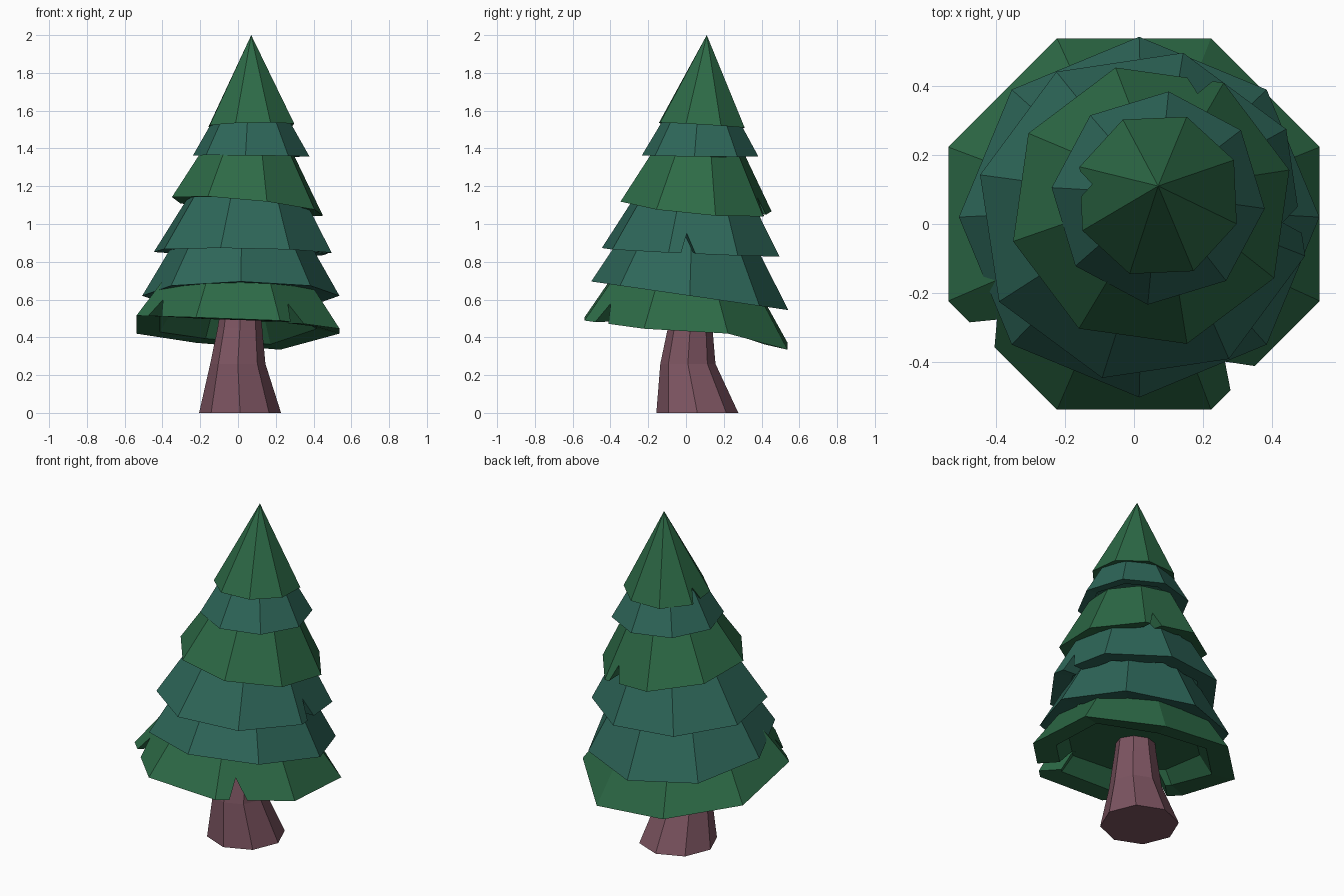
import bpy, bmesh
from math import cos, sin, radians
from mathutils import Vector

if "Cube" in bpy.data.objects:
    bpy.data.objects.remove(bpy.data.objects["Cube"])


def material(name, rgb):
    m = bpy.data.materials.new(name)
    m.diffuse_color = (*rgb, 1)
    m.use_nodes = True
    m.node_tree.nodes["Principled BSDF"].inputs["Base Color"].default_value = m.diffuse_color
    return m


GREEN = material("green_foliage", (0.026, 0.145, 0.062))
TEAL = material("teal_foliage", (0.027, 0.135, 0.1))
BARK = material("bark", (0.205, 0.09, 0.12))


def ring(cx, cy, r, z, phase, tilt=(0, 0), dz=(0,) * 8):
    """Eight points of a tilted octagon."""
    pts = []
    for i in range(8):
        a = radians(phase + 45 * i)
        x, y = r * cos(a), r * sin(a)
        pts.append(Vector((cx + x, cy + y, z + tilt[0] * x + tilt[1] * y + dz[i])))
    return pts


def loft(name, rings, mat=None):
    """Closed flat-shaded solid through a stack of rings."""
    bm = bmesh.new()
    loops = [[bm.verts.new(p) for p in r] for r in rings]
    n = len(loops[0])
    for a, b in zip(loops, loops[1:]):
        for i in range(n):
            j = (i + 1) % n
            bm.faces.new((a[i], a[j], b[j], b[i]))
    bm.faces.new(loops[0][::-1])
    bm.faces.new(loops[-1])
    bmesh.ops.remove_doubles(bm, verts=bm.verts, dist=0.0005)
    bmesh.ops.recalc_face_normals(bm, faces=bm.faces)
    me = bpy.data.meshes.new(name)
    bm.to_mesh(me)
    bm.free()
    if mat:
        me.materials.append(mat)
    ob = bpy.data.objects.new(name, me)
    bpy.context.collection.objects.link(ob)
    return ob


def tier(name, mat, c, r, phase, z, tilt, top, dz=(0,) * 8):
    """Skirt of branches: hollow underside, rim, sloping top (x, y, r, z)."""
    tx, ty, tr, tz = top
    return loft(name, [
        ring(*c, r * 0.65, z + 0.10, phase, tilt),
        ring(*c, r * 0.77, z + 0.01, phase, tilt, dz),
        ring(*c, r, z, phase, tilt, dz),
        ring(tx, ty, tr, tz, phase, tilt)], mat)


def notch(ob, x, y, angle, half, base, apex, depth=0.12):
    """Cut a triangular nick through the rim, facing the given angle."""
    a = radians(angle)
    out, side = Vector((cos(a), sin(a), 0)), Vector((-sin(a), cos(a), 0))
    low = base - 0.08
    w = half * (apex - low) / (apex - base)
    mid = Vector((x, y, 0))
    tri = [mid + side * s + Vector((0, 0, h)) for s, h in ((-w, low), (w, low), (0, apex))]
    cut = loft("notch_cutter", [[p - out * depth for p in tri], [p + out * 0.1 for p in tri]])
    mod = ob.modifiers.new("notch", 'BOOLEAN')
    mod.operation, mod.solver, mod.object = 'DIFFERENCE', 'EXACT', cut
    cut.hide_render = True
    bpy.context.view_layer.objects.active = ob
    bpy.ops.object.modifier_apply(modifier=mod.name)
    bpy.data.objects.remove(cut)


# Bent trunk
loft("trunk", [
    ring(0.011, 0.06, 0.217, 0, 0),
    ring(-0.001, 0.01, 0.146, 0.26, 0),
    ring(0.01, 0.022, 0.118, 0.45, 0),
    ring(0.015, 0.03, 0.10, 0.60, 0)], BARK)

# Foliage tiers, bottom to top
t1 = tier("lowest_branches", GREEN, (0, 0), 0.582, 22.5, 0.435, (-0.06, -0.125),
          (0.005, 0.005, 0.395, 0.71),
          (0.045, -0.02, -0.01, -0.02, 0.02, -0.01, 0, 0.015))
t2 = tier("second_branches", TEAL, (0.015, 0.02), 0.522, 0, 0.62, (0, -0.145),
          (0.02, 0.03, 0.33, 0.95))
t3 = tier("third_branches", TEAL, (0.025, 0.025), 0.485, 31, 0.85, (-0.015, -0.045),
          (0.045, 0.045, 0.28, 1.20))
t4 = tier("fourth_branches", GREEN, (0.05, 0.053), 0.413, 14.5, 1.093, (-0.1, -0.09),
          (0.063, 0.072, 0.245, 1.385))
t5 = tier("fifth_branches", TEAL, (0.07, 0.075), 0.31, -5.6, 1.36, (-0.01, -0.01),
          (0.07, 0.08, 0.19, 1.57))
t6 = tier("treetop", GREEN, (0.07, 0.083), 0.242, 25, 1.522, (0.02, -0.06),
          (0.07, 0.11, 0, 2.0))

# Nicks in the rims
notch(t1, -0.44, -0.32, 225, 0.055, 0.505, 0.60, 0.2)
notch(t1, 0.31, -0.445, -45, 0.05, 0.475, 0.58, 0.2)
notch(t3, 0.47, 0.01, 8.5, 0.04, 0.84, 0.95)
notch(t4, 0.19, 0.42, 82, 0.035, 1.05, 1.14)
notch(t6, -0.157, 0.115, 181, 0.03, 1.53, 1.59, 0.06)
